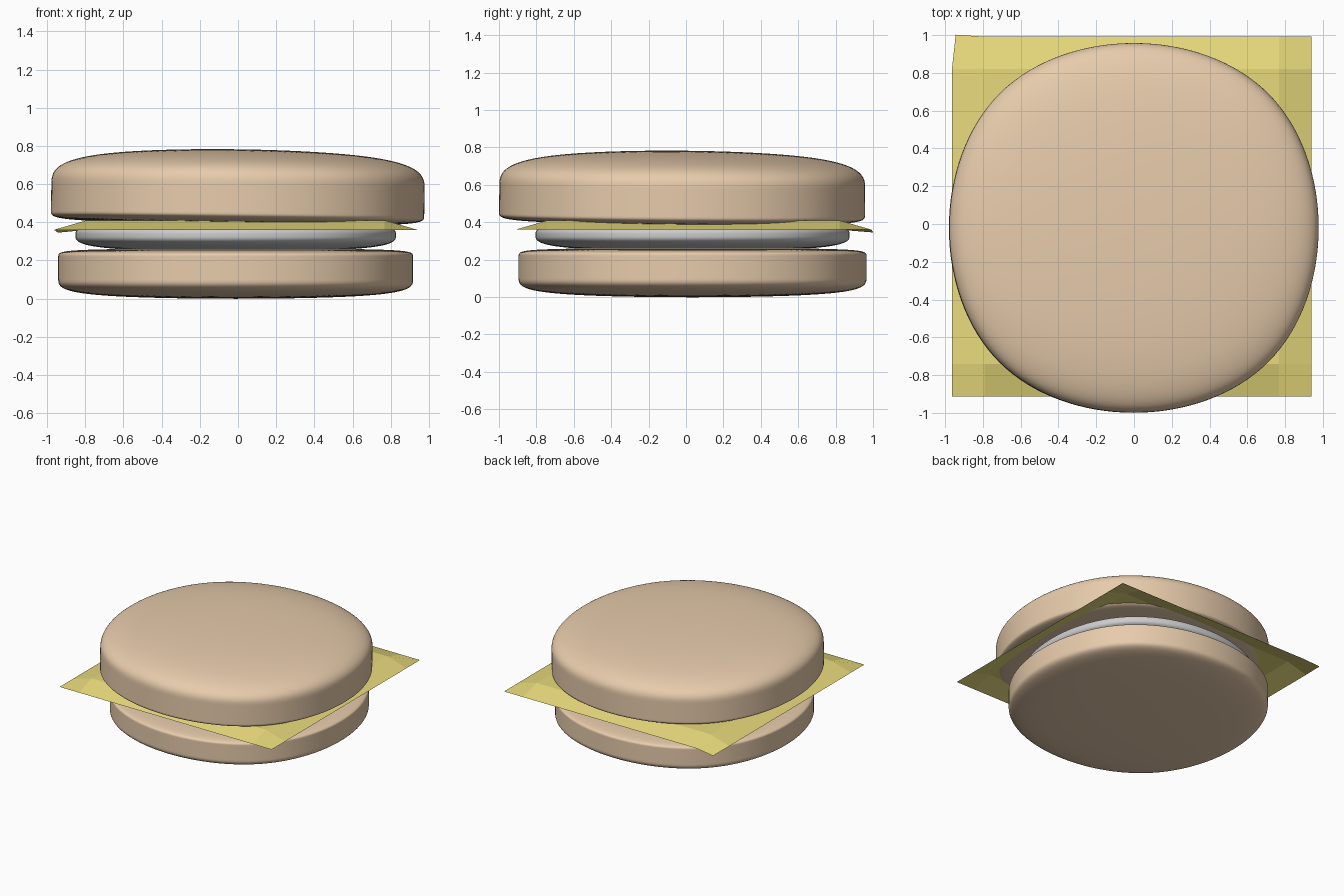
import bpy, bmesh
from math import radians

if "Cube" in bpy.data.objects:
    bpy.data.objects.remove(bpy.data.objects["Cube"])


def material(name, rgb):
    m = bpy.data.materials.new(name)
    m.diffuse_color = (*rgb, 1)
    m.use_nodes = True
    m.node_tree.nodes["Principled BSDF"].inputs["Base Color"].default_value = m.diffuse_color
    return m


def make_object(name, bm, loc, mat=None):
    bmesh.ops.recalc_face_normals(bm, faces=bm.faces)
    me = bpy.data.meshes.new(name)
    bm.to_mesh(me)
    bm.free()
    ob = bpy.data.objects.new(name, me)
    bpy.context.collection.objects.link(ob)
    ob.location = loc
    if mat:
        me.materials.append(mat)
    return ob


def soft_box(name, radius, heights, loc, mat=None):
    """Square rings stacked at the given heights, rounded by subdivision."""
    s = radius / 0.9167   # subdivision pulls a square in by this much
    bm = bmesh.new()
    rings = [[bm.verts.new((x * s, y * s, z)) for x, y in
              ((-1, -1), (1, -1), (1, 1), (-1, 1))] for z in heights]
    for a, b in zip(rings, rings[1:]):
        for i in range(4):
            j = (i + 1) % 4
            bm.faces.new((a[i], a[j], b[j], b[i]))
    bm.faces.new(rings[0])
    bm.faces.new(rings[-1])
    for f in bm.faces:
        f.smooth = True
    ob = make_object(name, bm, loc, mat)
    sub = ob.modifiers.new("round", 'SUBSURF')
    sub.levels = sub.render_levels = 5
    return ob


bread = material("bread", (0.80, 0.60, 0.41))
yellow = material("cheese_yellow", (0.80, 0.70, 0.20))

# Buns: crisp edge towards the filling, rounded edge outside
soft_box("bottom_bun", 0.93, (-0.01, 0.10, 0.235, 0.265), (-0.012, 0.035, 0), bread)
top = soft_box("top_bun", 0.978, (-0.215, -0.17, -0.03, 0.20), (0, -0.02, 0.6), bread)
top.rotation_euler = (radians(-0.5), radians(0.8), 0)

# Patty
soft_box("patty", 0.84, (0.237, 0.335, 0.415), (-0.012, 0.035, 0))

# Cheese: thin sheet with a drooping border and one bent corner
bm = bmesh.new()
steps = (-0.952, -0.78, 0.78, 0.952)
grid = [[bm.verts.new((x, y, 0.41 if max(abs(x), abs(y)) < 0.9 else 0.36))
         for x in steps] for y in steps]
for j in range(3):
    for i in range(3):
        bm.faces.new((grid[j][i], grid[j][i + 1], grid[j + 1][i + 1], grid[j + 1][i]))
grid[3][0].co = (-0.932, 0.962, 0.345)
make_object("cheese", bm, (-0.012, 0.04, 0), yellow)
